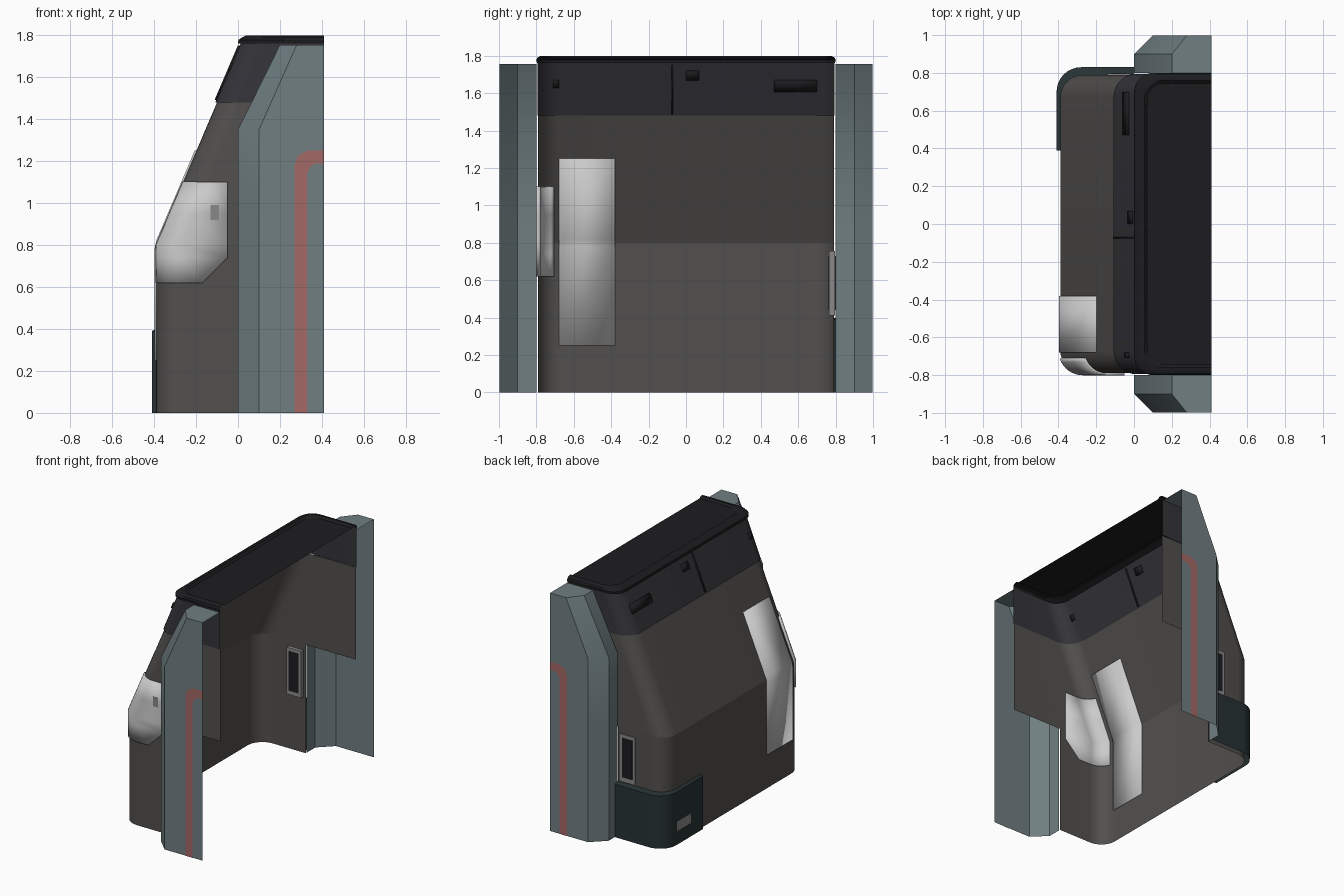
import bpy, bmesh
from math import sin, cos, pi

if "Cube" in bpy.data.objects:
    bpy.data.objects.remove(bpy.data.objects["Cube"])

def mat(name, r, g, b):
    m = bpy.data.materials.new(name)
    m.diffuse_color = (r, g, b, 1)
    m.use_nodes = True
    m.node_tree.nodes["Principled BSDF"].inputs["Base Color"].default_value = m.diffuse_color
    return m

DARK = mat("dark_body", 0.085, 0.08, 0.075)
BLACK = mat("black_band", 0.035, 0.035, 0.042)
TEAL = mat("teal", 0.16, 0.21, 0.22)
RED = mat("red", 0.36, 0.14, 0.13)
BUMP = mat("bumper", 0.02, 0.032, 0.034)
LIGHT = mat("light_grey", 0.55, 0.55, 0.55)
GREY = mat("mid_grey", 0.25, 0.25, 0.25)
INK = mat("ink", 0.012, 0.012, 0.014)

def loft(name, rows, material, cap=False, thick=0, offset=-1.0, angle=30):
    """Skin rows of 3D points, lowest row first."""
    bm = bmesh.new()
    vs = [[bm.verts.new(p) for p in row] for row in rows]
    for a, b in zip(vs, vs[1:]):
        for i in range(len(a) - 1):
            bm.faces.new((a[i], b[i], b[i + 1], a[i + 1]))
    if cap:
        bm.faces.new(list(reversed(vs[-1])))
    me = bpy.data.meshes.new(name)
    bm.to_mesh(me)
    bm.free()
    ob = bpy.data.objects.new(name, me)
    bpy.context.collection.objects.link(ob)
    me.materials.append(material)
    bpy.ops.object.select_all(action='DESELECT')
    ob.select_set(True)
    bpy.context.view_layer.objects.active = ob
    bpy.ops.object.shade_smooth_by_angle(angle=angle * pi / 180)
    if thick:
        s = ob.modifiers.new("thickness", 'SOLIDIFY')
        s.thickness, s.offset = thick, offset
    return ob

def box(name, lo, hi, material):
    bpy.ops.mesh.primitive_cube_add(size=1, location=[(a + b) / 2 for a, b in zip(lo, hi)])
    ob = bpy.context.object
    ob.name = name
    ob.scale = [b - a for a, b in zip(lo, hi)]
    ob.data.materials.append(material)

def front_x(z):
    """Nose profile: upright to 0.8, then raked back."""
    return -0.39 + max(0, z - 0.8) * (0.29 / 0.68)

def arc(xf, hw, r, a0=0.0, a1=pi / 2, n=8):
    """Rounded +y corner from the nose face to the side wall."""
    return [(xf + r - r * cos(a0 + (a1 - a0) * i / n),
             hw - r + r * sin(a0 + (a1 - a0) * i / n)) for i in range(n + 1)]

def ring(z, xf, hw, r, xe):
    half = arc(xf, hw, r) + [(xe, hw)]
    return [(x, -y, z) for x, y in reversed(half)] + [(x, y, z) for x, y in half]

# Body shell: lower nose, raked upper nose with side panels
loft("lower_body", [ring(z, -0.39, 0.79, 0.12, 0.0) for z in (0, 0.4, 0.8)], DARK)
loft("upper_body", [ring(z, front_x(z), 0.79, 0.12, 0.41) for z in (0.8, 0.95, 1.4, 1.48)], DARK)

# Dark window band and roof with raised lip
loft("window_band", [ring(1.48, -0.108, 0.795, 0.12, 0.41),
                     ring(1.765, 0.014, 0.795, 0.11, 0.41)], BLACK)
loft("roof", [ring(z, x, h, 0.1, 0.41) for z, x, h in (
    (1.76, 0.0, 0.797), (1.778, 0.002, 0.8), (1.79, 0.02, 0.795), (1.8, 0.04, 0.775),
    (1.8, 0.055, 0.76), (1.787, 0.07, 0.745))], INK, cap=True)

# Patches lying on the nose
def patch(name, y0, y1, zs, material, push=0.0, thick=0.016):
    loft(name, [[(front_x(z) - push, y, z) for y in (y0, y1)] for z in zs],
         material, thick=thick, offset=0)

patch("nose_panel", -0.68, -0.38, (0.25, 0.78, 0.82, 1.25), LIGHT)
for i, (y0, y1, z0, z1) in enumerate([(0.0, 0.07, 1.67, 1.72), (0.47, 0.7, 1.61, 1.67),
                                      (-0.71, -0.68, 1.63, 1.67), (-0.078, -0.07, 1.49, 1.75)]):
    patch("band_marker_%d" % i, y0, y1, (z0, z1), INK, push=0.008)

# Headlamp wrapping the -y corner
rows = []
for z, xe in ((0.62, -0.17), (0.74, -0.05), (0.8, -0.05), (0.95, -0.05), (1.1, -0.05)):
    pts = arc(front_x(z), 0.79, 0.12, a0=0.34) + [(xe, 0.79)]
    rows.append([(x, -y, z) for x, y in reversed(pts)])
loft("headlamp", rows, LIGHT, thick=0.022, offset=0)
box("headlamp_tab", (-0.13, -0.803, 0.92), (-0.09, -0.78, 0.99), GREY)

# Empty lamp socket on the +y side
box("socket_frame", (-0.14, 0.765, 0.41), (-0.02, 0.797, 0.755), GREY)
box("socket_recess", (-0.12, 0.762, 0.44), (-0.04, 0.8, 0.73), INK)

# Corner bumper with small plate
outline = [(-0.41, 0.39)] + arc(-0.41, 0.83, 0.13) + [(0.0, 0.83)]
inner = [(-0.39, 0.39)] + arc(-0.39, 0.79, 0.12) + [(0.0, 0.79)]
loft("corner_bumper", [[(x, y, z) for x, y in o] for o, z in
                       ((outline, 0.0), (outline, 0.39), (inner, 0.4))], BUMP)
loft("bumper_end", [[(-0.39, 0.39, z), (-0.41, 0.39, z)] for z in (0, 0.39)], BUMP)
box("bumper_plate", (-0.41, 0.53, 0.1), (-0.4, 0.69, 0.17), GREY)
bpy.context.object.location.x -= 0.001

# Side pillars with tapered tops and red strips
def mirrored(rows, s):
    return rows if s > 0 else [[(x, -y, z) for x, y, z in reversed(r)] for r in rows]

for s, side in ((1, "back"), (-1, "front")):
    rows = []
    for z, t in ((0, 0), (0.9, 0), (1.35, 0), (1.755, 0.2)):
        rows.append([(t, 0.8, z), (t, 0.9, z), (0.1 + t * 0.9, 0.998, z), (0.41, 0.998, z)])
    loft("pillar_" + side, mirrored(rows, s), TEAL)
    top = rows[-1]
    loft("pillar_top_" + side, mirrored([top, [(x, 0.8, z) for x, y, z in top]], s), TEAL)
    left = [(0.27, 0), (0.27, 1.18), (0.285, 1.225), (0.33, 1.25), (0.41, 1.25)]
    right = [(0.33, 0), (0.33, 1.14), (0.342, 1.17), (0.37, 1.19), (0.41, 1.19)]
    strip = [[(a[0], 1.0, a[1]), (b[0], 1.0, b[1])] for a, b in zip(left, right)]
    loft("red_strip_" + side, mirrored(strip, s), RED)
